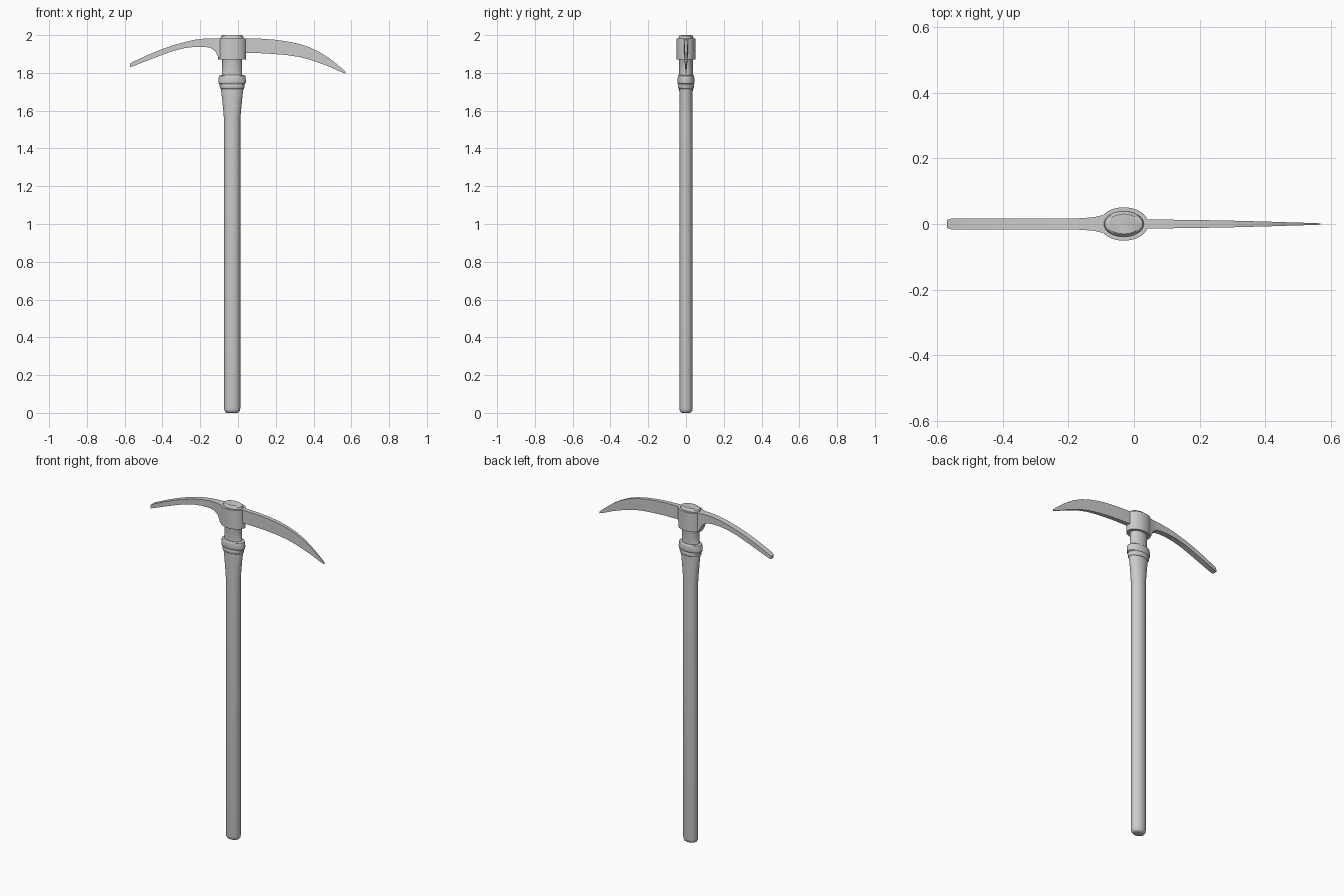
import bpy, bmesh, math

CX = -0.031  # handle axis


def skin(name, rings, angle=35):
    """Join a list of equal-length point rings into a capped solid."""
    bm = bmesh.new()
    loops = [[bm.verts.new(p) for p in ring] for ring in rings]
    n = len(loops[0])
    for a, b in zip(loops, loops[1:]):
        for i in range(n):
            j = (i + 1) % n
            bm.faces.new((a[i], a[j], b[j], b[i]))
    bm.faces.new(loops[0][::-1])
    bm.faces.new(loops[-1])
    bmesh.ops.recalc_face_normals(bm, faces=bm.faces)
    me = bpy.data.meshes.new(name)
    bm.to_mesh(me)
    bm.free()
    ob = bpy.data.objects.new(name, me)
    bpy.context.collection.objects.link(ob)
    bpy.ops.object.select_all(action='DESELECT')
    ob.select_set(True)
    bpy.context.view_layer.objects.active = ob
    bpy.ops.object.shade_smooth_by_angle(angle=math.radians(angle))
    return ob


def turned(name, profile, sides=40):
    """Elliptical turning: profile of (z, x radius, y radius)."""
    return skin(name, [[(CX + rx * math.cos(2 * math.pi * i / sides),
                         ry * math.sin(2 * math.pi * i / sides), z)
                        for i in range(sides)] for z, rx, ry in profile])


def blade(name, stations):
    """Rectangular sections: (x, top z, bottom z, top half width, bottom half width)."""
    return skin(name, [[(x, -wt, t), (x, wt, t), (x, wb, b), (x, -wb, b)]
                       for x, t, b, wt, wb in stations])


# wooden shaft with rounded butt and flared neck
turned("handle", [
    (0.0, 0.028, 0.021), (0.004, 0.036, 0.028), (0.012, 0.041, 0.033),
    (0.025, 0.043, 0.035), (1.55, 0.043, 0.035), (1.60, 0.047, 0.035),
    (1.66, 0.053, 0.035), (1.72, 0.060, 0.036), (1.78, 0.058, 0.036),
    (1.79, 0.053, 0.036), (1.87, 0.053, 0.036), (1.88, 0.060, 0.038),
    (1.985, 0.061, 0.039), (1.995, 0.058, 0.036), (2.0, 0.050, 0.030)])

# two stacked collars under the head
turned("lower_collar", [
    (1.715, 0.060, 0.037), (1.717, 0.063, 0.040), (1.722, 0.065, 0.042),
    (1.738, 0.067, 0.043), (1.743, 0.064, 0.040)])
turned("upper_collar", [
    (1.740, 0.066, 0.040), (1.745, 0.072, 0.044), (1.755, 0.073, 0.045),
    (1.775, 0.071, 0.044), (1.784, 0.069, 0.042), (1.788, 0.062, 0.038)])

# iron eye around the shaft
turned("head_eye", [(1.870, 0.074, 0.050), (1.983, 0.075, 0.051)])

# flat chisel arm
blade("chisel_arm", [
    (-0.571, 1.848, 1.832, 0.012, 0.012), (-0.560, 1.857, 1.833, 0.016, 0.016),
    (-0.490, 1.889, 1.861, 0.017, 0.017), (-0.415, 1.921, 1.890, 0.017, 0.017),
    (-0.350, 1.944, 1.914, 0.017, 0.017), (-0.283, 1.963, 1.931, 0.017, 0.017),
    (-0.230, 1.975, 1.938, 0.017, 0.017), (-0.177, 1.982, 1.938, 0.017, 0.016),
    (-0.145, 1.983, 1.932, 0.019, 0.018), (-0.120, 1.983, 1.915, 0.021, 0.020),
    (-0.100, 1.983, 1.873, 0.026, 0.025), (-0.070, 1.982, 1.872, 0.030, 0.030)])

# tapering pick arm
blade("pick_arm", [
    (0.020, 1.983, 1.905, 0.014, 0.014), (0.050, 1.983, 1.905, 0.014, 0.014),
    (0.120, 1.981, 1.904, 0.013, 0.013), (0.193, 1.976, 1.900, 0.012, 0.012),
    (0.260, 1.967, 1.894, 0.011, 0.011), (0.326, 1.953, 1.884, 0.0095, 0.0095),
    (0.380, 1.935, 1.870, 0.008, 0.008), (0.432, 1.910, 1.852, 0.0065, 0.0065),
    (0.475, 1.883, 1.836, 0.005, 0.005), (0.511, 1.856, 1.820, 0.004, 0.004),
    (0.545, 1.828, 1.805, 0.003, 0.003), (0.569, 1.807, 1.796, 0.002, 0.002)])
